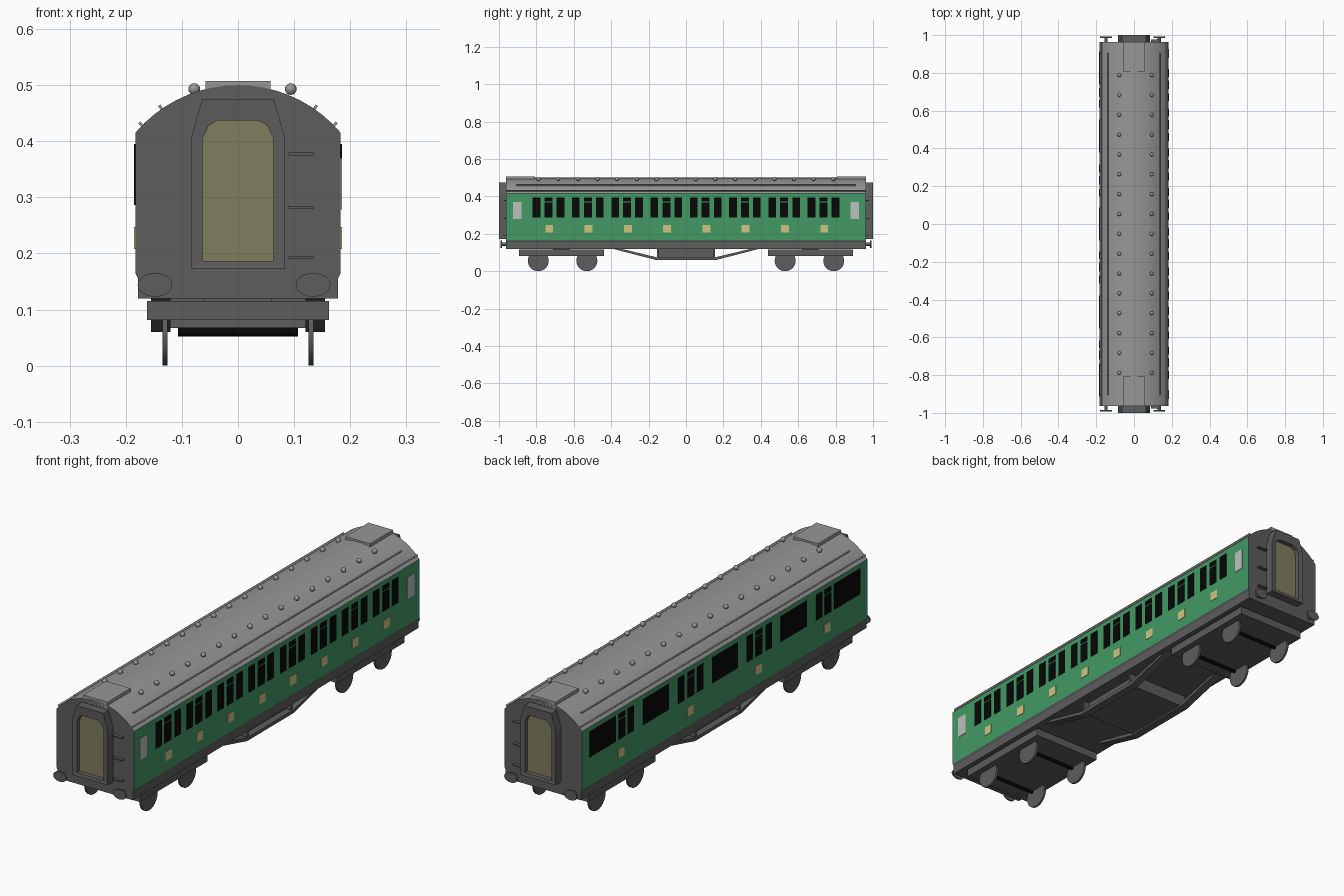
import bpy, bmesh, math
from mathutils import Matrix, Vector

if "Cube" in bpy.data.objects:
    bpy.data.objects.remove(bpy.data.objects["Cube"])


def mat(name, rgb):
    m = bpy.data.materials.new(name)
    m.diffuse_color = (*rgb, 1)
    m.use_nodes = True
    m.node_tree.nodes["Principled BSDF"].inputs["Base Color"].default_value = m.diffuse_color
    return m


DARK = mat("dark_grey", (0.11, 0.11, 0.11))
ROOF = mat("roof_grey", (0.31, 0.31, 0.31))
GREEN = mat("coach_green", (0.055, 0.32, 0.13))
BLACK = mat("black", (0.002, 0.002, 0.002))
YELLOW = mat("pale_yellow", (0.62, 0.56, 0.22))
OLIVE = mat("door_olive", (0.215, 0.205, 0.11))
FROST = mat("frosted_glass", (0.52, 0.52, 0.52))


def finish(name, bm, *mats):
    bmesh.ops.recalc_face_normals(bm, faces=bm.faces)
    me = bpy.data.meshes.new(name)
    bm.to_mesh(me)
    bm.free()
    ob = bpy.data.objects.new(name, me)
    bpy.context.collection.objects.link(ob)
    for m in mats:
        me.materials.append(m)
    return ob


def smooth(ob, angle=35):
    bpy.ops.object.select_all(action='DESELECT')
    ob.select_set(True)
    bpy.context.view_layer.objects.active = ob
    bpy.ops.object.shade_smooth_by_angle(angle=math.radians(angle))


def add_box(bm, x0, x1, y0, y1, z0, z1):
    m = Matrix.Translation(((x0 + x1) / 2, (y0 + y1) / 2, (z0 + z1) / 2))
    m = m @ Matrix.Diagonal((abs(x1 - x0), abs(y1 - y0), z1 - z0, 1))
    bmesh.ops.create_cube(bm, size=1, matrix=m)


def boxes(name, m, items):
    bm = bmesh.new()
    for b in items:
        add_box(bm, *b)
    return finish(name, bm, m)


def add_cyl(bm, centre, axis, r, depth, seg=24, r2=None):
    rot = Vector((0, 0, 1)).rotation_difference(Vector(axis)).to_matrix().to_4x4()
    bmesh.ops.create_cone(bm, cap_ends=True, segments=seg, radius1=r, radius2=r if r2 is None else r2,
                          depth=depth, matrix=Matrix.Translation(centre) @ rot)


def add_prism(bm, pts, offset):
    vs = [bm.verts.new(p) for p in pts]
    f = bm.faces.new(vs)
    ext = bmesh.ops.extrude_face_region(bm, geom=[f], use_keep_orig=True)
    bmesh.ops.translate(bm, vec=offset,
                        verts=[v for v in ext["geom"] if isinstance(v, bmesh.types.BMVert)])


L, W, EAVE = 0.963, 0.183, 0.415
RAD, CZ = 0.2395, 0.2605


def roof_z(x):
    return CZ + math.sqrt(RAD * RAD - x * x)


# body shell: dark ends and sole bar, green sides, grey arched roof
half = math.asin(W / RAD)
arc = [(RAD * math.sin(half * (1 - i / 9)), CZ + RAD * math.cos(half * (1 - i / 9))) for i in range(19)]
section = [(-0.183, 0.165), (-0.178, 0.155), (-0.178, 0.12), (0.178, 0.12), (0.178, 0.155), (0.183, 0.165)] + arc
bm = bmesh.new()
add_prism(bm, [(x, -L, z) for x, z in section], (0, 2 * L, 0))
bm.normal_update()
for f in bm.faces:
    c = f.calc_center_median()
    if len(f.verts) > 4 or c.z < 0.164:
        f.material_index = 0
    else:
        f.material_index = 1 if c.z < EAVE else 2
smooth(finish("coach_body", bm, DARK, GREEN, ROOF), 20)

# roof gutters and long ribs, tilted to follow the roof
bm = bmesh.new()
for s in (-1, 1):
    for x, y in ((0.172, L), (0.137, 0.905)):
        m = (Matrix.Translation((s * x, 0, roof_z(x) + 0.002))
             @ Matrix.Rotation(s * math.asin(x / RAD), 4, 'Y') @ Matrix.Diagonal((0.005, 2 * y, 0.012, 1)))
        bmesh.ops.create_cube(bm, size=1, matrix=m)
finish("roof_ribs", bm, ROOF)
boxes("roof_end_panels", ROOF, [(-0.058, 0.058, s * 0.808, s * L, 0.465, 0.507) for s in (-1, 1)])

# two rows of roof ventilators
bm = bmesh.new()
for i in range(16):
    for x in (-0.078, 0.094):
        bmesh.ops.create_uvsphere(bm, u_segments=12, v_segments=8, radius=0.0105,
                                  matrix=Matrix.Translation((x, -0.788 + i * 0.10507, 0.493)))
smooth(finish("roof_ventilators", bm, ROOF), 60)


# side glazing and panels as thin plates
def plate(side, y, w, z0, z1):
    return (side * (W - 0.002), side * (W + 0.002), y - w / 2, y + w / 2, z0, z1)


Z0, Z1, VENT = 0.286, 0.395, 0.372
glass, labels, frosted = [], [], []


def door(side, y):
    glass.append(plate(side, y, 0.043, Z0, VENT - 0.004))
    glass.append(plate(side, y, 0.043, VENT + 0.002, Z1))
    labels.append(plate(side, y + 0.004, 0.042, 0.208, 0.247))


for i in range(8):
    y = -0.735 + i * 0.21
    door(1, y)
    for d in (-0.064, 0.064):
        glass.append(plate(1, y + d, 0.041, Z0, Z1))
for s in (-1, 1):
    frosted.append(plate(1, s * 0.902, 0.047, 0.278, 0.37))
    for y in (0.23, 0.695):
        door(-1, s * y)
    for y in (0.166, 0.294, 0.637):
        glass.append(plate(-1, s * y, 0.041, Z0, Z1))
    for y in (0.825, 0.465):
        glass.append(plate(-1, s * y, 0.175, Z0, Z1))
glass.append(plate(-1, 0, 0.175, Z0, Z1))
boxes("side_windows", BLACK, glass)
boxes("door_panels", YELLOW, labels)
boxes("frosted_windows", FROST, frosted)

# gangway frames with recessed doors
outer = [(-0.084, 0.173), (-0.084, 0.404), (-0.064, 0.475), (-0.03, 0.475)]
inner = [(-0.063, 0.187), (-0.063, 0.405), (-0.052, 0.428), (-0.036, 0.437)]
outer += [(-x, z) for x, z in reversed(outer)]
inner += [(-x, z) for x, z in reversed(inner)]
bm, dm = bmesh.new(), bmesh.new()
for s in (-1, 1):
    rings = [[bm.verts.new((x, s * y, z)) for x, z in pts]
             for pts, y in ((outer, L - 0.002), (outer, 1.0), (inner, 0.998), (inner, L - 0.002))]
    for a, b in zip(rings, rings[1:]):
        for i in range(8):
            j = (i + 1) % 8
            bm.faces.new((a[i], a[j], b[j], b[i]))
    add_prism(dm, [(x, s * 0.972, z) for x, z in inner], (0, s * 0.006, 0))
finish("gangway_frames", bm, DARK)
finish("gangway_doors", dm, OLIVE)

# end steps
boxes("end_steps", DARK, [(0.09, 0.135, s * L, s * (L + 0.014), z, z + 0.005)
                          for s in (-1, 1) for z in (0.19, 0.28, 0.375)])

# buffers: shaft and oval head
bm = bmesh.new()
for s in (-1, 1):
    for x in (-0.148, 0.134):
        add_cyl(bm, (x, s * 0.975, 0.145), (0, 1, 0), 0.009, 0.03, 12)
        n = len(bm.verts)
        add_cyl(bm, (0, 0, 0), (0, 1, 0), 0.021, 0.007, 24)
        bm.verts.ensure_lookup_table()
        for v in bm.verts[n:]:
            v.co = Vector((v.co.x * 1.47 + x, v.co.y + s * 0.988, v.co.z + 0.144))
smooth(finish("buffers", bm, DARK))

# bogies, wheels and axles
boxes("bogie_frames", DARK, [(-0.162, 0.162, s * 0.438, s * 0.892, 0.081, 0.115) for s in (-1, 1)])
boxes("bogie_pivots", DARK, [(-0.06, 0.06, s * 0.62, s * 0.71, 0.11, 0.125) for s in (-1, 1)])
wm, am = bmesh.new(), bmesh.new()
for y in (-0.79, -0.53, 0.53, 0.79):
    add_cyl(am, (0, y, 0.06), (1, 0, 0), 0.008, 0.214, 12)
    for x in (-0.13, 0.13):
        add_cyl(wm, (x, y, 0.056), (1, 0, 0), 0.056, 0.009, 28)
smooth(finish("wheels", wm, DARK))
smooth(finish("axles", am, BLACK))

# underframe trusses with posts, and the equipment box between them
truss = [(-0.40, 0.122), (-0.16, 0.06), (0.16, 0.06), (0.40, 0.122),
         (0.355, 0.122), (0.155, 0.074), (-0.155, 0.074), (-0.355, 0.122)]
bm = bmesh.new()
for x in (-0.155, 0.12):
    add_prism(bm, [(x, y, z) for y, z in truss], (0.035, 0, 0))
    for y in (-0.155, 0.145):
        add_box(bm, x + 0.005, x + 0.03, y, y + 0.01, 0.07, 0.122)
finish("underframe_trusses", bm, DARK)
boxes("underframe_box", DARK, [(-0.125, 0.125, -0.155, 0.155, 0.067, 0.122)])
